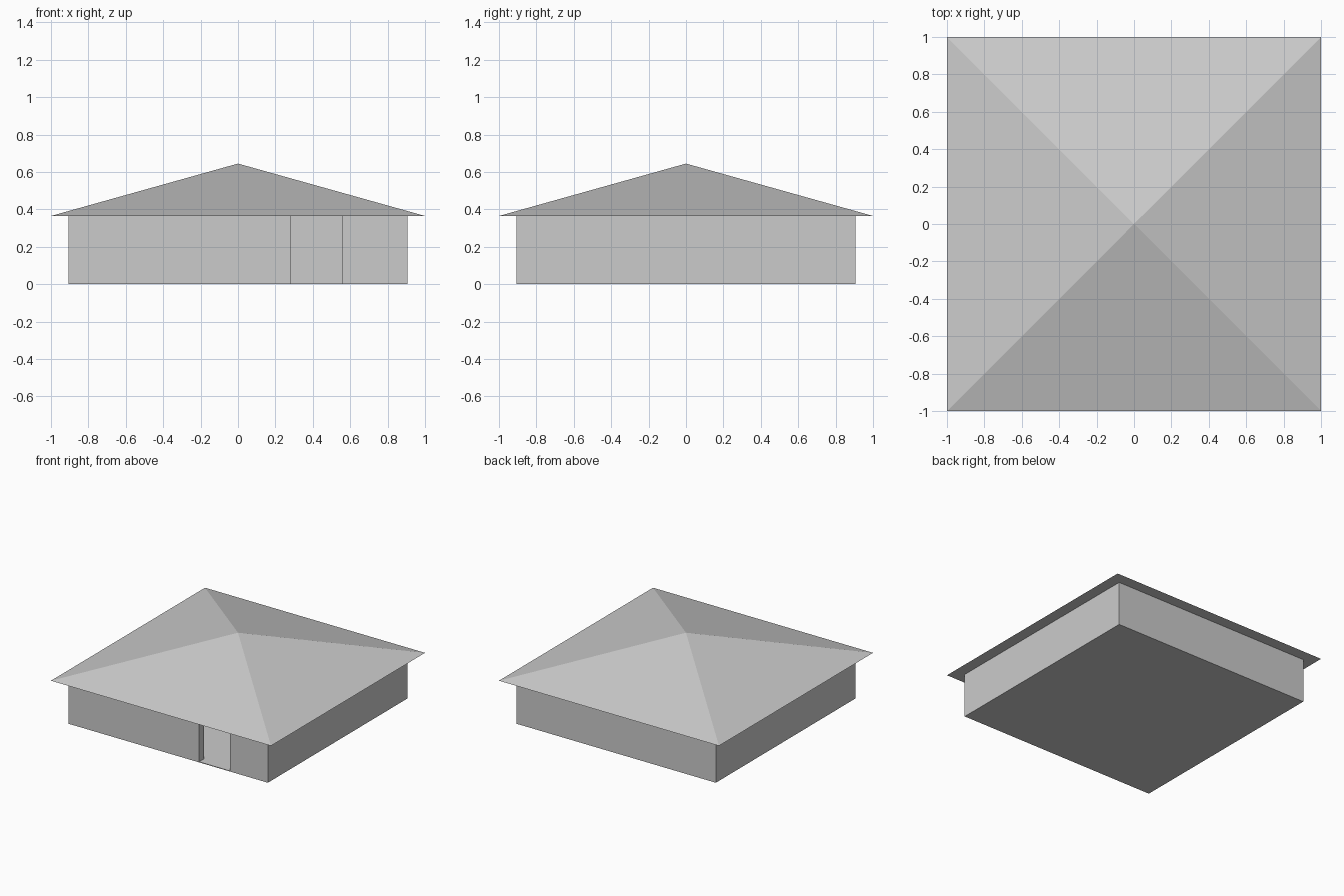
import bpy

if "Cube" in bpy.data.objects:
    bpy.data.objects.remove(bpy.data.objects["Cube"], do_unlink=True)

grey = bpy.data.materials.new("light grey")
grey.use_nodes = True
COLOUR = (0.6, 0.6, 0.6, 1)
grey.diffuse_color = COLOUR
grey.node_tree.nodes["Principled BSDF"].inputs["Base Color"].default_value = COLOUR

HALF = 0.905          # half width of the house
THICK = 0.065         # wall thickness
EAVE, PEAK = 0.365, 0.645
FLOOR = 0.005
DOOR = (0.28, 0.56)   # doorway, left and right jamb


def make(name, verts, faces):
    mesh = bpy.data.meshes.new(name)
    mesh.from_pydata(verts, [], faces)
    mesh.materials.append(grey)
    obj = bpy.data.objects.new(name, mesh)
    bpy.context.collection.objects.link(obj)
    return obj


def prism(name, outline, low, high):
    """Extrude a counter-clockwise outline upwards."""
    n = len(outline)
    verts = [(x, y, z) for z in (low, high) for x, y in outline]
    sides = [(i, (i + 1) % n, (i + 1) % n + n, i + n) for i in range(n)]
    return make(name, verts, [tuple(reversed(range(n))), tuple(range(n, 2 * n))] + sides)


def square(r):
    return [(-r, -r), (r, -r), (r, r), (-r, r)]


# Floor slab
prism("floor", square(HALF), 0, FLOOR)

# One continuous wall ring, open at the doorway
inner = HALF - THICK
ring = [(DOOR[1], -HALF), (HALF, -HALF), (HALF, HALF), (-HALF, HALF), (-HALF, -HALF),
        (DOOR[0], -HALF), (DOOR[0], -inner), (-inner, -inner), (-inner, inner),
        (inner, inner), (inner, -inner), (DOOR[1], -inner)]
prism("walls", ring, FLOOR, EAVE)

# Pyramid roof with overhanging eaves
make("roof", [(x, y, EAVE) for x, y in square(1)] + [(0, 0, PEAK)],
     [(3, 2, 1, 0)] + [(i, (i + 1) % 4, 4) for i in range(4)])
